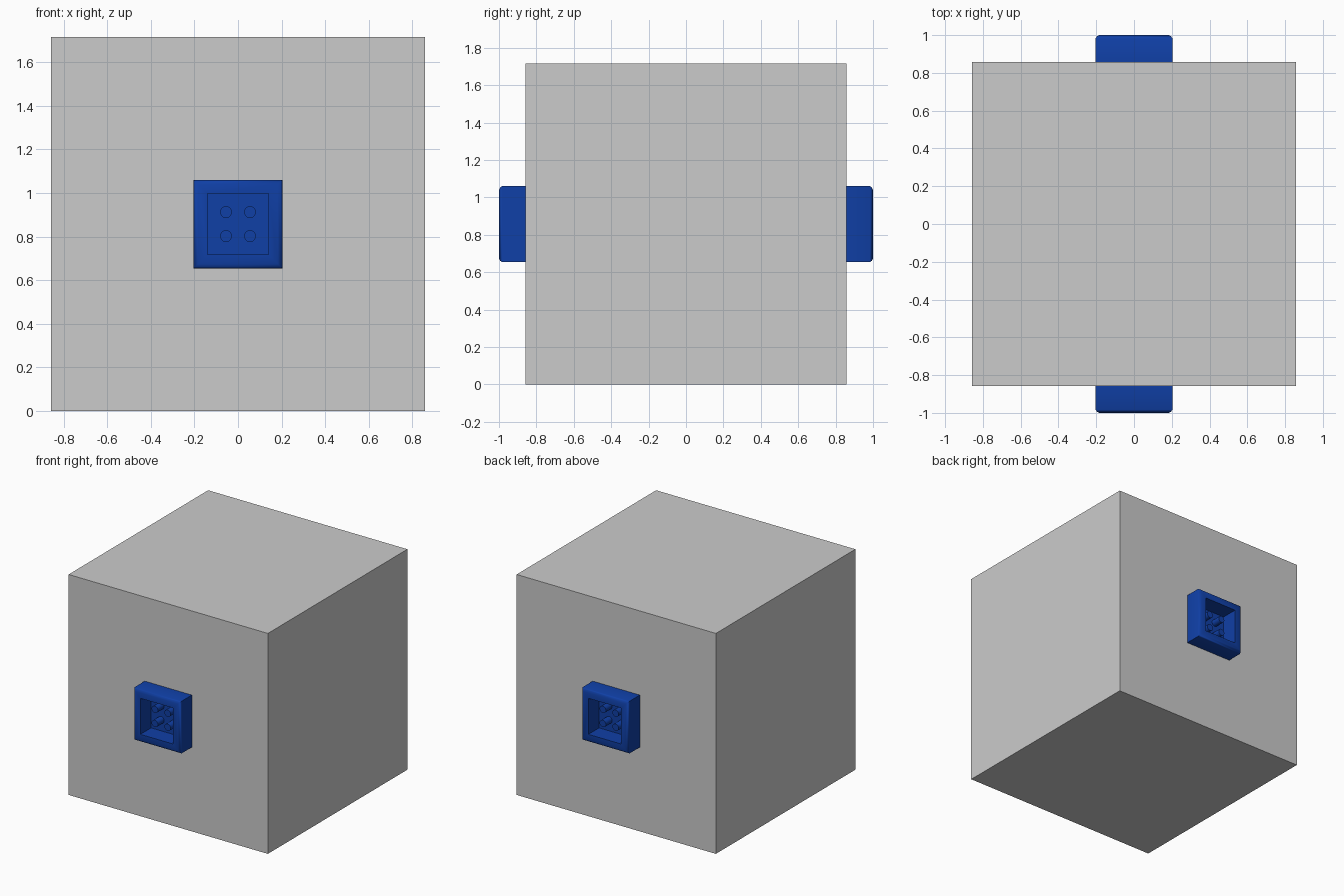
import bpy, bmesh, math

if "Cube" in bpy.data.objects:
    bpy.data.objects.remove(bpy.data.objects["Cube"])

H = 0.8575          # half side of the cube, also the height of its centre

blue = bpy.data.materials.new("blue")
blue.diffuse_color = (0.005, 0.05, 0.38, 1)
blue.use_nodes = True
blue.node_tree.nodes["Principled BSDF"].inputs["Base Color"].default_value = blue.diffuse_color


def smooth(obj, angle):
    bpy.ops.object.select_all(action='DESELECT')
    obj.select_set(True)
    bpy.context.view_layer.objects.active = obj
    bpy.ops.object.shade_smooth_by_angle(angle=math.radians(angle))


def socket(name, side):
    # Square rings (half width, distance from centre) from the outer base over the rim to the floor
    profile = [(0.203, H), (0.203, 0.983), (0.197, 0.993), (0.183, 1.0),
               (0.14, 1.0), (0.14, 0.868)]
    bm = bmesh.new()
    rings = [[bm.verts.new((sx * h, side * d, H + sz * h))
              for sx, sz in ((-1, -1), (1, -1), (1, 1), (-1, 1))] for h, d in profile]
    for a, b in zip(rings, rings[1:]):
        for i in range(4):
            j = (i + 1) % 4
            bm.faces.new((a[i], a[j], b[j], b[i]))
    bm.faces.new(rings[0])
    bm.faces.new(rings[-1])
    bmesh.ops.recalc_face_normals(bm, faces=bm.faces)
    mesh = bpy.data.meshes.new(name)
    bm.to_mesh(mesh)
    bm.free()
    obj = bpy.data.objects.new(name, mesh)
    bpy.context.collection.objects.link(obj)
    mesh.materials.append(blue)
    smooth(obj, 50)


# Main block
bpy.ops.mesh.primitive_cube_add(size=2 * H, location=(0, 0, H))
bpy.context.object.name = "cube_body"

# Sockets on front and back, each with four contact pins
for label, side in (("front", -1), ("back", 1)):
    socket(label + "_socket", side)
    for px in (-0.055, 0.055):
        for pz in (-0.055, 0.055):
            bpy.ops.mesh.primitive_cylinder_add(
                vertices=24, radius=0.027, depth=0.08,
                location=(px, side * 0.905, H + pz), rotation=(math.pi / 2, 0, 0))
            pin = bpy.context.object
            pin.name = label + "_pin"
            pin.data.materials.append(blue)
            smooth(pin, 30)
